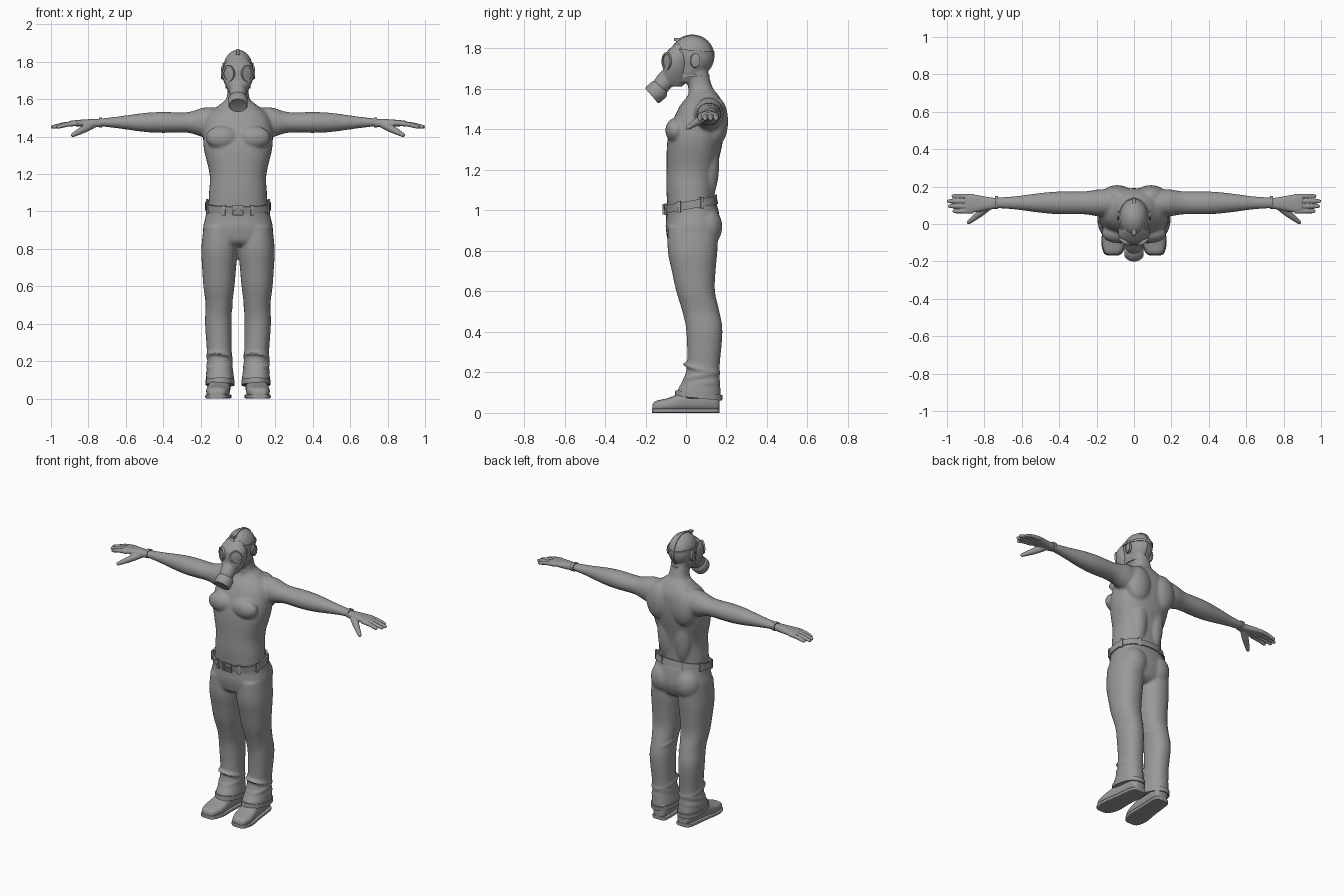
import bpy, bmesh, math
from mathutils import Vector, Matrix

cube = bpy.data.objects.get("Cube")
if cube:
    bpy.data.objects.remove(cube, do_unlink=True)

colour = (.32, .32, .32, 1)
grey = bpy.data.materials.new("plain grey")
grey.use_nodes = True
grey.diffuse_color = colour
grey.node_tree.nodes["Principled BSDF"].inputs["Base Color"].default_value = colour

X, Y, Z = Matrix.Identity(3)
SIDES = {"left": 1, "right": -1}


def at(x=0, y=0, z=0):
    return Vector((x, y, z))


def ring(bm, centre, u, v, power=2, count=32):
    """Superellipse loop of vertices with half axes u and v."""
    def bulge(t):
        return math.copysign(abs(t) ** (2 / power), t)
    angles = [math.tau * i / count for i in range(count)]
    return [bm.verts.new(centre + u * bulge(math.cos(a)) + v * bulge(math.sin(a))) for a in angles]


def bridge(bm, first, second):
    for i in range(len(first)):
        bm.faces.new((first[i - 1], first[i], second[i], second[i - 1]))


def spline(before, start, end, after, t):
    """Smooth blend between two neighbouring sections."""
    pull = (end - before) * t + (before * 2 - start * 5 + end * 4 - after) * t * t
    return start + (pull + (start * 3 - before - end * 3 + after) * t ** 3) / 2


def loft(bm, sections, power=2, steps=4):
    """Closed skin over sections, each a centre and two half axes."""
    padded = [sections[0], *sections, sections[-1]]
    loops = []
    for i in range(len(sections) - 1):
        for step in range(steps):
            shape = [spline(*four, step / steps) for four in zip(*padded[i:i + 4])]
            loops.append(ring(bm, *shape, power))
    loops.append(ring(bm, *sections[-1], power))
    for first, second in zip(loops, loops[1:]):
        bridge(bm, first, second)
    bm.faces.new(loops[0])
    bm.faces.new(loops[-1])


def tube(bm, points, radii, steps=4):
    axis = (points[-1] - points[0]).normalized()
    u = axis.orthogonal().normalized()
    v = axis.cross(u)
    loft(bm, [(p, u * r, v * r) for p, r in zip(points, radii)], steps=steps)


def band(bm, centre, u, v, half, thick, power=2):
    """Flat strap round an ellipse."""
    axis = u.cross(v).normalized()
    corners = ((-thick, -half), (thick, -half), (thick, half), (-thick, half))
    loops = [ring(bm, centre + axis * rise, u + u.normalized() * out, v + v.normalized() * out, power)
             for out, rise in corners]
    for i in range(len(loops)):
        bridge(bm, loops[i - 1], loops[i])


def ball(bm, centre, radii):
    place = Matrix.Translation(centre) @ Matrix.Diagonal((*radii, 1))
    bmesh.ops.create_uvsphere(bm, u_segments=32, v_segments=20, radius=1, matrix=place)


def box(bm, centre, size, turn=0):
    place = Matrix.Translation(centre) @ Matrix.Rotation(turn, 4, 'Z') @ Matrix.Diagonal((*size, 1))
    bmesh.ops.create_cube(bm, size=1, matrix=place)


def finish(bm, name, voxel=0, relax=4):
    """Make the object; a voxel size melts overlapping shapes into one skin."""
    bmesh.ops.recalc_face_normals(bm, faces=bm.faces)
    mesh = bpy.data.meshes.new(name)
    bm.to_mesh(mesh)
    bm.free()
    mesh.materials.append(grey)
    mesh.polygons.foreach_set("use_smooth", [True] * len(mesh.polygons))
    obj = bpy.data.objects.new(name, mesh)
    bpy.context.collection.objects.link(obj)
    if voxel:
        blend = obj.modifiers.new("blend", 'REMESH')
        blend.mode, blend.voxel_size, blend.use_smooth_shade = 'VOXEL', voxel, True
        soften = obj.modifiers.new("soften", 'SMOOTH')
        soften.factor, soften.iterations = .5, relax
    else:
        mesh.set_sharp_from_angle(angle=math.radians(40))


def level(z, half, front, back, x=0, tilt=0):
    """Horizontal section from its half width, front and back."""
    depth = (back - front) / 2
    return at(x, front + depth, z), X * half, (Y + Z * tilt) * depth


# Bare body: torso, neck, head, arms and main muscles in one skin
bm = bmesh.new()
loft(bm, [
    level(z=1, half=.16, front=-.09, back=.14),
    level(z=1.1, half=.155, front=-.097, back=.143),
    level(z=1.2, half=.152, front=-.096, back=.152),
    level(z=1.36, half=.186, front=-.09, back=.185),
    level(z=1.5, half=.17, front=-.04, back=.19),
    level(z=1.57, half=.1, front=.01, back=.16),
    level(z=1.61, half=.06, front=.01, back=.13),
    level(z=1.72, half=.055, front=0, back=.1)], power=2.3)
ball(bm, at(y=.031, z=1.762), (.08, .106, .103))
loft(bm, [level(z=1.76, half=.074, front=-.07, back=.1),
          level(z=1.68, half=.066, front=-.075, back=.09),
          level(z=1.63, half=.042, front=-.06, back=.05)])
for s in SIDES.values():
    arm = [(at(s * reach, .113, 1.476), Y * depth, Z * height) for reach, depth, height in (
        (.1, .07, .08), (.18, .073, .08), (.27, .061, .055), (.4, .061, .056),
        (.5, .053, .051), (.64, .035, .032), (.76, .028, .018))]
    loft(bm, arm)
    ball(bm, at(s * .085, -.05, 1.395), (.088, .052, .062))
    ball(bm, at(s * .09, .15, 1.44), (.085, .058, .12))
    ball(bm, at(s * .06, .11, 1.25), (.06, .055, .2))
finish(bm, "body", voxel=.008, relax=6)

# Hands, wrist bands and ears
for side, s in SIDES.items():
    bm = bmesh.new()
    palm = [(at(s * reach, .11, 1.472), Y * width, Z * thick) for reach, width, thick in (
        (.73, .028, .02), (.78, .034, .022), (.86, .048, .017), (.9, .045, .012))]
    loft(bm, palm, power=2.5)
    for i, tip in enumerate((.97, .995, 1, .975)):
        y = .068 + i * .027
        knuckle, end = at(s * .86, y, 1.47), at(s * tip, y, 1.451)
        tube(bm, [knuckle, knuckle.lerp(end, .5) + Z * .004, knuckle.lerp(end, .9), end],
             (.013, .0125, .0105, .006))
    root, end = at(s * .77, .1, 1.468), at(s * .89, .004, 1.405)
    tube(bm, [root, root.lerp(end, .4), root.lerp(end, .9), end], (.02, .02, .012, .007))
    finish(bm, side + "_hand", voxel=.004, relax=3)

    bm = bmesh.new()
    band(bm, at(s * .735, .115, 1.476), Y * .03, Z * .023, half=.009, thick=.004)
    finish(bm, side + "_wrist_band")

    bm = bmesh.new()
    ball(bm, at(s * .08, .045, 1.74), (.012, .024, .036))
    band(bm, at(s * .088, .047, 1.742), Y * .019, Z * .03, half=.004, thick=.004)
    finish(bm, side + "_ear")

# Trousers: hips, legs and cloth folds in one skin
bm = bmesh.new()
loft(bm, [
    level(z=1.025, half=.166, front=-.1, back=.146, tilt=.18),
    level(z=.98, half=.172, front=-.098, back=.162, tilt=.1),
    level(z=.91, half=.187, front=-.1, back=.17),
    level(z=.84, half=.175, front=-.085, back=.145),
    level(z=.815, half=.13, front=-.05, back=.11)], power=2.4)
for s in SIDES.values():
    loft(bm, [
        level(z=.92, half=.088, front=-.09, back=.16, x=s * .096),
        level(z=.8, half=.097, front=-.09, back=.155, x=s * .099),
        level(z=.7, half=.091, front=-.07, back=.146, x=s * .101),
        level(z=.6, half=.083, front=-.048, back=.143, x=s * .102),
        level(z=.5, half=.071, front=-.018, back=.165, x=s * .102),
        level(z=.4, half=.071, front=.002, back=.18, x=s * .105),
        level(z=.21, half=.066, front=.002, back=.165, x=s * .098),
        level(z=.1, half=.075, front=-.048, back=.172, x=s * .096),
        level(z=.07, half=.066, front=-.04, back=.172, x=s * .096)], power=2.2)
    ball(bm, at(s * .085, .1, .92), (.085, .079, .1))
    for z, tilt in ((.14, .12), (.18, .2), (.22, -.25), (.5, -.3)):
        middle, u, v = level(z, half=.066, front=-.01, back=.163, x=s * .099, tilt=tilt)
        band(bm, middle, u + Z * tilt * .03, v, half=.006, thick=.006, power=2.2)
finish(bm, "trousers", voxel=.008)

# Trouser hems
for side, s in SIDES.items():
    bm = bmesh.new()
    hem = level(z=.086, half=.073, front=-.05, back=.176, x=s * .096, tilt=-.1)
    band(bm, *hem, half=.014, thick=.004, power=2.2)
    finish(bm, side + "_trouser_hem")

# Belt with loops and buckle, tipped forward
waist, u, v = level(z=1.028, half=.171, front=-.104, back=.15, tilt=.18)
bm = bmesh.new()
band(bm, waist, u, v, half=.02, thick=.005, power=2.3)
finish(bm, "belt")
bm = bmesh.new()
for i in range(8):
    angle = math.tau * (i + .5) / 8
    out = ring(bm, waist, u * 1.03, v * 1.03, power=2.3)
    spot = out[i * 4 + 2].co.copy()
    bmesh.ops.delete(bm, geom=out, context='VERTS')
    box(bm, spot, (.009, .018, .056), turn=angle)
finish(bm, "belt_loops")
bm = bmesh.new()
buckle = waist - v - Y * .007
for s in SIDES.values():
    box(bm, buckle + X * s * .027, (.007, .012, .05))
    box(bm, buckle + Z * s * .022, (.06, .012, .007))
box(bm, buckle, (.05, .01, .006))
finish(bm, "belt_buckle")

# Shoes and soles
SHOE = ((-.166, .026, .035), (-.15, .047, .053), (-.09, .063, .067), (0, .056, .1),
        (.1, .052, .12), (.15, .045, .115), (.165, .03, .1))
for side, s in SIDES.items():
    bm = bmesh.new()
    loft(bm, [(at(s * (.1 - y * .08), y, height / 2 + .006), X * half, Z * height / 2)
              for y, half, height in SHOE], power=2.6)
    finish(bm, side + "_shoe")
    bm = bmesh.new()
    loft(bm, [(at(s * (.1 - y * .08), y * 1.01, .011), X * (half + .005), Z * .011)
              for y, half, height in SHOE], power=7)
    finish(bm, side + "_shoe_sole")

# Breathing mask: face piece with snout, canister and lenses
bm = bmesh.new()
loft(bm, [level(z=1.822, half=.045, front=-.055, back=0),
          level(z=1.77, half=.081, front=-.105, back=.018),
          level(z=1.71, half=.081, front=-.112, back=.018),
          level(z=1.65, half=.056, front=-.117, back=.015),
          level(z=1.612, half=.03, front=-.08, back=-.02)], power=2.2)
tube(bm, [at(y=-.07, z=1.68), at(y=-.1, z=1.645), at(y=-.128, z=1.61)], (.04, .045, .043))
finish(bm, "mask_face", voxel=.005)
bm = bmesh.new()
root, aim = at(y=-.115, z=1.613), at(y=-.76, z=-.65)
tube(bm, [root + aim * far for far in (0, .008, .02, .064, .072, .069)],
     (.034, .043, .052, .052, .047, .036), steps=1)
finish(bm, "mask_canister")
for side, s in SIDES.items():
    facing = at(s * .56, -.83)
    across = facing.cross(Z)
    eye = at(s * .05, -.094, 1.737)
    bm = bmesh.new()
    band(bm, eye, across * .032, Z * .039, half=.008, thick=.005)
    finish(bm, side + "_lens_rim")
    bm = bmesh.new()
    loft(bm, [(eye + facing * rise, across * r, Z * r * 1.2)
              for rise, r in ((-.012, .031), (.002, .031), (.005, .02), (.006, .008))], steps=1)
    finish(bm, side + "_lens")

# Mask straps
bm = bmesh.new()
skull = at(y=.031, z=1.762)
band(bm, skull, Y * .107, Z * .104, half=.008, thick=.003)
band(bm, skull + Z * .023, X * .08, Y * .106 - Z * .008, half=.007, thick=.003)
band(bm, at(y=.025, z=1.665), X * .063, Y * .088, half=.007, thick=.003)
box(bm, at(y=-.045, z=1.845), (.024, .03, .014))
finish(bm, "mask_straps")
